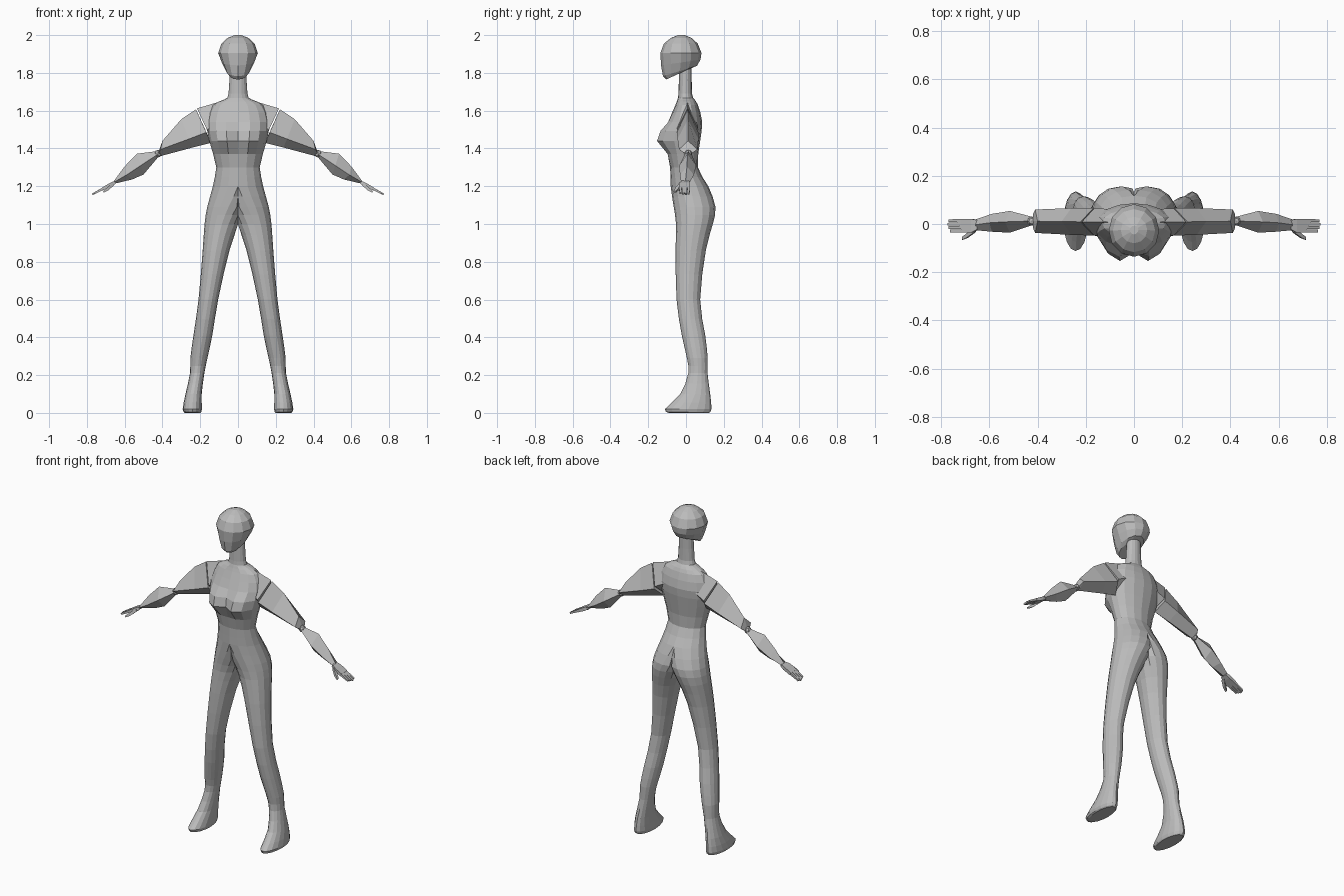
import bpy, bmesh, math

if "Cube" in bpy.data.objects:
    bpy.data.objects.remove(bpy.data.objects["Cube"])

skin = bpy.data.materials.new("plain grey")
skin.diffuse_color = (0.5, 0.5, 0.5, 1)
skin.use_nodes = True
skin.node_tree.nodes["Principled BSDF"].inputs["Base Color"].default_value = skin.diffuse_color


def add_object(name, bm, mirror=True):
    bmesh.ops.recalc_face_normals(bm, faces=bm.faces)
    me = bpy.data.meshes.new(name)
    bm.to_mesh(me)
    bm.free()
    me.materials.append(skin)
    ob = bpy.data.objects.new(name, me)
    bpy.context.collection.objects.link(ob)
    if mirror:
        ob.modifiers.new("mirror", 'MIRROR').merge_threshold = 0.0005


def loft(name, rings, mirror=True):
    """Skin a list of equal-length point rings and cap the ends."""
    bm = bmesh.new()
    vs = [[bm.verts.new(p) for p in r] for r in rings]
    n = len(rings[0])
    for a, b in zip(vs, vs[1:]):
        for i in range(n):
            j = (i + 1) % n
            quad = [a[i], a[j], b[j], b[i]]
            # faces on the centre plane would be hidden inside the body
            if any(v.co.x > 1e-5 for v in quad) or not mirror:
                bm.faces.new(quad)
    bm.faces.new(vs[0])
    bm.faces.new(vs[-1])
    bmesh.ops.remove_doubles(bm, verts=bm.verts, dist=1e-5)
    add_object(name, bm, mirror)


def smooth_rows(rows):
    """Insert one curved in-between row in every gap."""
    out = []
    for i in range(len(rows) - 1):
        p = [rows[max(0, min(len(rows) - 1, i + k))] for k in (-1, 0, 1, 2)]
        out.append(rows[i])
        out.append(tuple((9 * (b + c) - a - d) / 16 for a, b, c, d in zip(*p)))
    return out + [rows[-1]]


# Body: one half from foot to neck, flattened on the centre plane above the crotch
# z, centre x, radius, front y, back y
BODY = [
    (0.00, .240, .042, -.090, .122),
    (0.02, .242, .051, -.112, .135),
    (0.10, .235, .043, -.030, .128),
    (0.21, .216, .038, .012, .114),
    (0.29, .207, .045, .005, .115),
    (0.41, .186, .050, -.022, .102),
    (0.60, .157, .052, -.050, .075),
    (0.86, .116, .071, -.055, .105),
    (1.00, .085, .092, -.053, .142),
    (1.09, .050, .113, -.065, .156),
    (1.20, .000, .133, -.081, .118),
    (1.30, .000, .115, -.084, .063),
    (1.44, .000, .152, -.104, .075),
    (1.54, .000, .165, -.092, .086),
    (1.63, .000, .132, -.056, .063),
    (1.66, .000, .070, -.045, .045),
    (1.69, .000, .050, -.040, .032),
    (1.83, .000, .043, -.036, .030),
]
BUST = (.25, 1, .8, .25)


def ellipse(cx, r, yf, yb, t):
    return cx + r * math.cos(t), (yf + yb) / 2 + (yb - yf) / 2 * math.sin(t)


def body_ring(z, cx, r, yf, yb):
    swell = .06 * math.exp(-((z - 1.455) / .06) ** 2)
    pts = []
    for i in range(16):
        x, y = ellipse(max(0, cx), r, yf, yb, math.radians(22.5 * i - 90))
        if i < 4:
            y -= swell * BUST[i]
        pts.append((x if x > 1e-6 else 0, y, z))
    return pts


loft("body", [body_ring(*r) for r in smooth_rows(BODY)])

# Head: faceted rings, lower ones tilted so the jaw drops to the front
# z, half width, front y, back y, rise from front to back
HEAD = [
    (1.790, .048, -.105, .005, .05),
    (1.810, .064, -.122, .058, .055),
    (1.855, .086, -.132, .077, .03),
    (1.905, .105, -.136, .082, 0),
    (1.955, .088, -.117, .062, 0),
    (1.985, .055, -.080, .030, 0),
    (2.000, .018, -.043, -.007, 0),
]


def head_ring(z, w, yf, yb, rise):
    return [(*ellipse(0, w, yf, yb, t), z + rise / 2 * math.sin(t))
            for t in (math.radians(30 * i) for i in range(12))]


loft("head", [head_ring(*r) for r in HEAD], mirror=False)


def diamond(top, side, bottom, yf, yb):
    """Four-sided limb section: ridge, back edge, underside, front edge."""
    ym = (yf + yb) / 2
    return [(top[0], ym, top[1]), (side[0], yb, side[1]),
            (bottom[0], ym, bottom[1]), (side[0], yf, side[1])]


# Shoulder wedges that join the trunk to the arms
loft("shoulder", [
    diamond((.055, 1.66), (.05, 1.56), (.05, 1.45), -.045, .06),
    diamond((.217, 1.612), (.165, 1.50), (.138, 1.445), -.048, .065),
])

# Upper arms
loft("upper_arm", [
    diamond((.222, 1.607), (.168, 1.485), (.142, 1.43), -.048, .066),
    diamond((.30, 1.555), (.26, 1.45), (.24, 1.405), -.045, .066),
    diamond((.40, 1.44), (.41, 1.395), (.408, 1.36), -.037, .06),
    diamond((.419, 1.388), (.42, 1.38), (.416, 1.362), -.015, .04),
])

# Elbow joints
bm = bmesh.new()
bmesh.ops.create_uvsphere(bm, u_segments=8, v_segments=5, radius=.02)
bmesh.ops.translate(bm, verts=bm.verts, vec=(.424, .012, 1.372))
add_object("elbow", bm)

# Forearms
loft("forearm", [
    diamond((.425, 1.386), (.423, 1.37), (.421, 1.356), -.005, .03),
    diamond((.535, 1.372), (.515, 1.31), (.50, 1.262), -.036, .054),
    diamond((.60, 1.305), (.59, 1.26), (.56, 1.236), -.032, .042),
    diamond((.657, 1.228), (.655, 1.222), (.648, 1.215), -.026, .02),
])


def plate(x, yf, yb, h, drop=0):
    """Flat four-sided section, following the downward slope of the hand."""
    z = 1.222 - .53 * (x - .648) - drop
    return [(x + h / 2, yf, z + h), (x + h / 2, yb, z + h),
            (x - h / 2, yb, z - h), (x - h / 2, yf, z - h)]


# Hands: palm, four fingers and a thumb
loft("palm", [plate(.648, -.022, .016, .007),
              plate(.672, -.036, .021, .009),
              plate(.715, -.036, .021, .007)])
for k in range(4):
    y = -.036 + .0143 * k
    tip = .772 - .005 * abs(k - 2)
    loft("finger", [plate(.712, y, y + .0135, .006),
                    plate(tip, y + .001, y + .0125, .004)])
loft("thumb", [plate(.66, -.034, -.012, .007, .004),
               plate(.69, -.056, -.038, .007, .014),
               plate(.712, -.066, -.054, .004, .018)])
